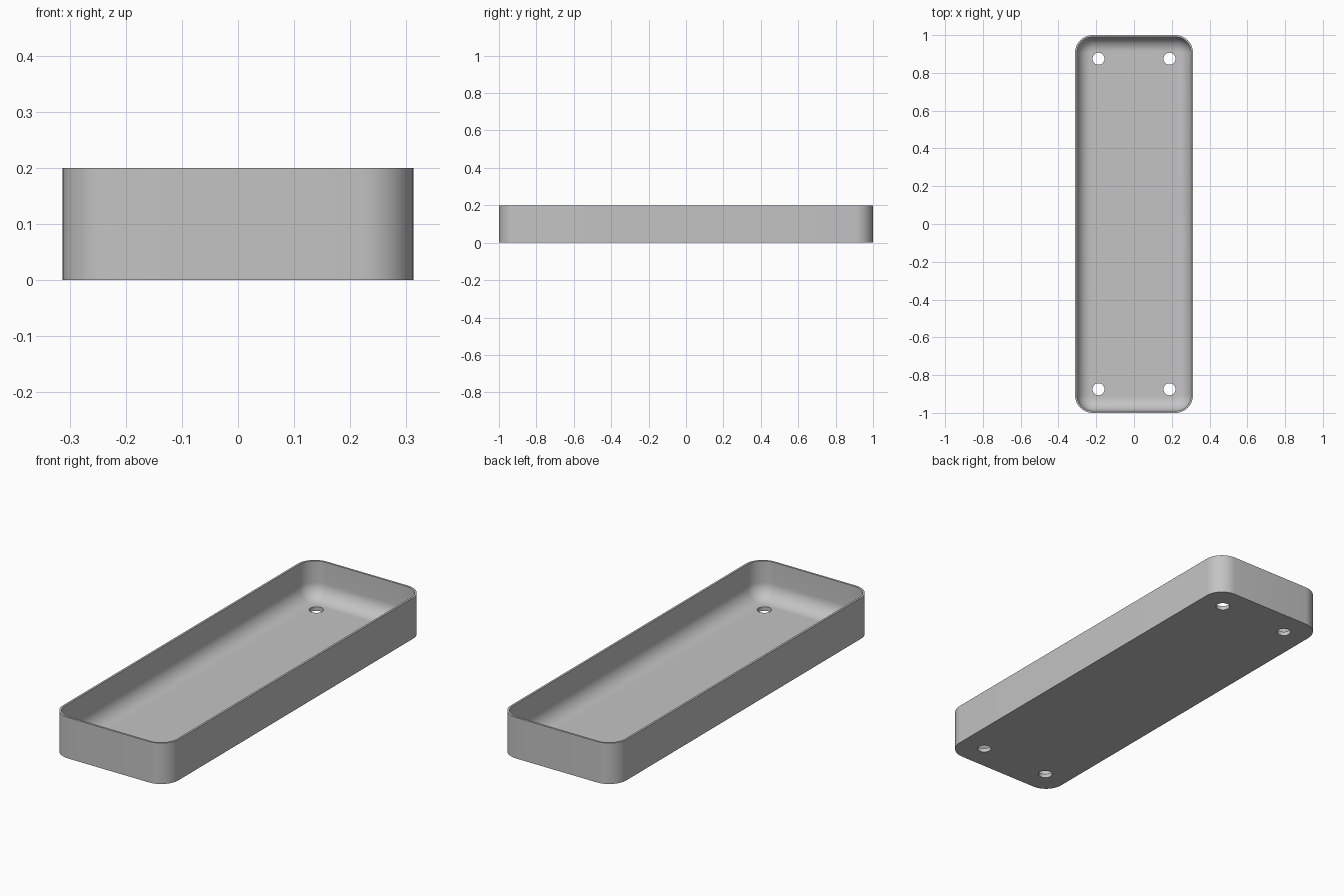
import bpy
import bmesh
from math import cos, sin, pi, radians

cube = bpy.data.objects.get("Cube")
if cube:
    bpy.data.objects.remove(cube, do_unlink=True)

HALF_X, HALF_Y, HEIGHT = 0.3125, 1.0, 0.2
CORNER, WALL, FLOOR, FILLET = 0.094, 0.01, 0.02, 0.075
HOLE_X, HOLE_Y, HOLE_R = 0.188, 0.875, 0.032
STEPS = 12

grey = bpy.data.materials.new("light grey")
grey.use_nodes = True
colour = (0.55, 0.55, 0.55, 1)
grey.diffuse_color = colour
grey.node_tree.nodes["Principled BSDF"].inputs["Base Color"].default_value = colour


def ring(bm, inset, z):
    """Rounded rectangle of vertices, pulled in from the outer outline."""
    r = CORNER - inset
    verts = []
    for quarter, (sx, sy) in enumerate([(1, 1), (-1, 1), (-1, -1), (1, -1)]):
        for i in range(STEPS + 1):
            a = (quarter + i / STEPS) * pi / 2
            verts.append(bm.verts.new((sx * (HALF_X - CORNER) + r * cos(a),
                                       sy * (HALF_Y - CORNER) + r * sin(a), z)))
    return verts


# Tray shell: outer wall, rim, inner wall, rounded fillet, floor
profile = [(0, 0), (0, HEIGHT), (WALL, HEIGHT)]
for i in range(STEPS + 1):
    a = i / STEPS * pi / 2
    profile.append((WALL + FILLET * (1 - cos(a)), FLOOR + FILLET * (1 - sin(a))))

bm = bmesh.new()
rings = [ring(bm, inset, z) for inset, z in profile]
for low, high in zip(rings, rings[1:]):
    for i in range(len(low)):
        j = (i + 1) % len(low)
        bm.faces.new((low[i], low[j], high[j], high[i]))
bm.faces.new(rings[0][::-1])
bm.faces.new(rings[-1])
bmesh.ops.recalc_face_normals(bm, faces=bm.faces)
mesh = bpy.data.meshes.new("tray")
bm.to_mesh(mesh)
bm.free()
mesh.materials.append(grey)
tray = bpy.data.objects.new("tray", mesh)
bpy.context.collection.objects.link(tray)

# Four drain holes through the floor
bm = bmesh.new()
for sx in (-1, 1):
    for sy in (-1, 1):
        made = bmesh.ops.create_cone(bm, cap_ends=True, segments=32, radius1=HOLE_R,
                                     radius2=HOLE_R, depth=HEIGHT)
        bmesh.ops.translate(bm, verts=made["verts"], vec=(sx * HOLE_X, sy * HOLE_Y, 0))
cut_mesh = bpy.data.meshes.new("hole_cutter")
bm.to_mesh(cut_mesh)
bm.free()
cut_mesh.materials.append(grey)
cutter = bpy.data.objects.new("hole_cutter", cut_mesh)
bpy.context.collection.objects.link(cutter)
cutter.hide_render = True

bpy.ops.object.select_all(action="DESELECT")
tray.select_set(True)
bpy.context.view_layer.objects.active = tray
drill = tray.modifiers.new("holes", "BOOLEAN")
drill.operation = "DIFFERENCE"
drill.solver = "EXACT"
drill.object = cutter
bpy.ops.object.modifier_apply(modifier=drill.name)
bpy.data.objects.remove(cutter, do_unlink=True)
bpy.ops.object.shade_smooth_by_angle(angle=radians(30))
